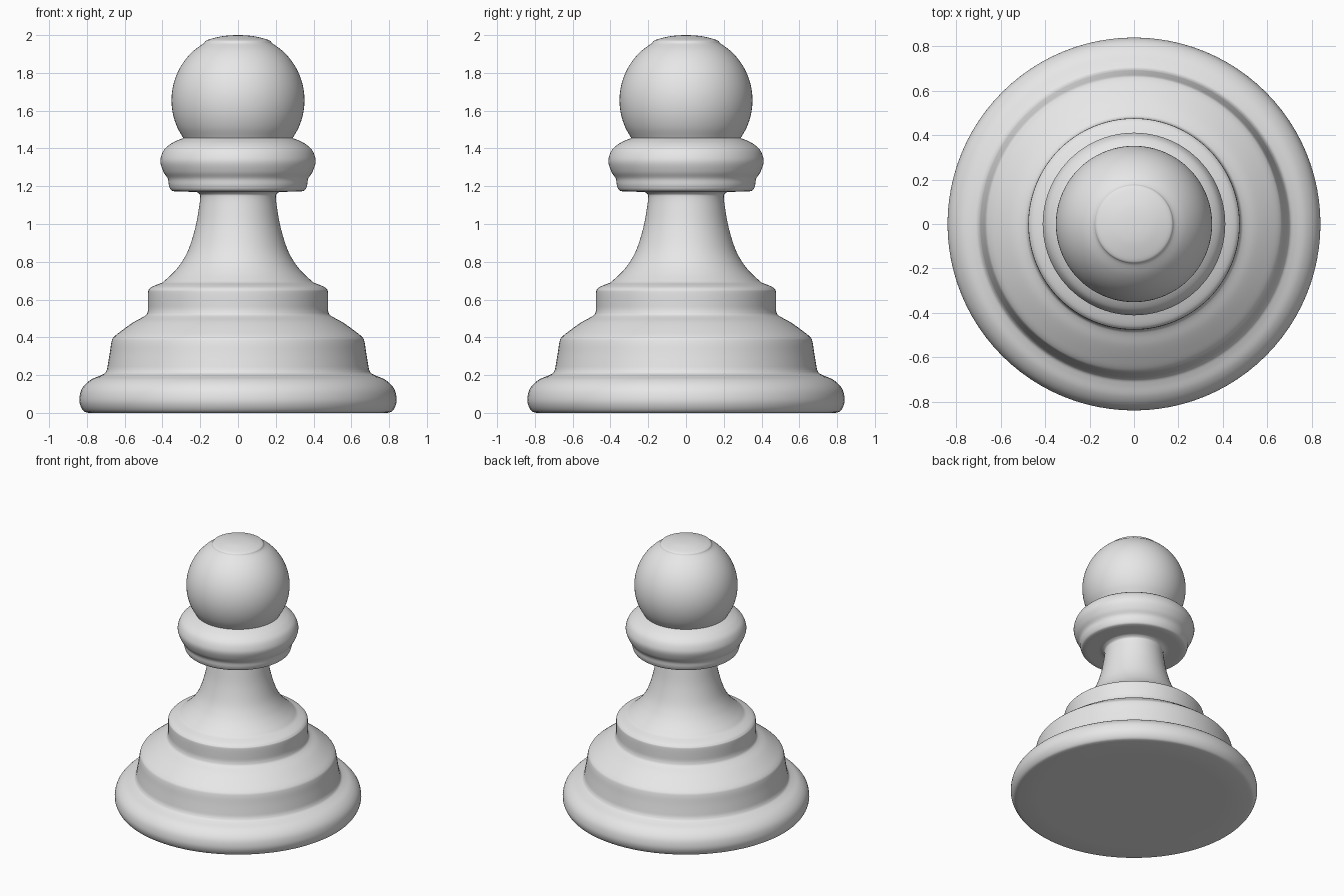
import bpy, bmesh, math
from mathutils import Vector

if "Cube" in bpy.data.objects:
    bpy.data.objects.remove(bpy.data.objects["Cube"])

SIDES = 96
mat = bpy.data.materials.new("light_grey")
mat.diffuse_color = (0.8, 0.8, 0.8, 1)
mat.use_nodes = True
mat.node_tree.nodes["Principled BSDF"].inputs["Base Color"].default_value = mat.diffuse_color


def smooth_curve(pts, n=5):
    """Catmull-Rom curve through (radius, z) points."""
    p = [Vector(q) for q in pts]
    p = [2 * p[0] - p[1]] + p + [2 * p[-1] - p[-2]]
    out = []
    for i in range(1, len(p) - 2):
        a, b, c, d = p[i - 1:i + 3]
        for k in range(n):
            t = k / n
            out.append(0.5 * (2 * b + (c - a) * t + (2 * a - 5 * b + 4 * c - d) * t * t
                              + (3 * b - a - 3 * c + d) * t ** 3))
    return out + [p[-2]]


def lathe(name, sections):
    """Spin smooth profile sections around z; section joins stay as corners."""
    prof = []
    for s in sections:
        for r, z in smooth_curve(s):
            if not prof or (Vector((r, z)) - prof[-1]).length > 1e-5:
                prof.append(Vector((max(r, 0), z)))
    bm = bmesh.new()
    rings = []
    for r, z in prof:
        if r < 1e-5:
            rings.append([bm.verts.new((0, 0, z))] * SIDES)
        else:
            rings.append([bm.verts.new((r * math.cos(2 * math.pi * i / SIDES),
                                        r * math.sin(2 * math.pi * i / SIDES), z))
                          for i in range(SIDES)])
    for lo, hi in zip(rings, rings[1:]):
        for i in range(SIDES):
            j = (i + 1) % SIDES
            vs = list(dict.fromkeys([lo[i], lo[j], hi[j], hi[i]]))
            if len(vs) > 2:
                bm.faces.new(vs)
    bmesh.ops.recalc_face_normals(bm, faces=bm.faces)
    me = bpy.data.meshes.new(name)
    bm.to_mesh(me)
    bm.free()
    me.materials.append(mat)
    ob = bpy.data.objects.new(name, me)
    bpy.context.collection.objects.link(ob)
    bpy.ops.object.select_all(action='DESELECT')
    ob.select_set(True)
    bpy.context.view_layer.objects.active = ob
    bpy.ops.object.shade_smooth_by_angle(angle=math.radians(35))


# Head: sphere with a shallower cap on top
R, CZ = 0.352, 1.655
a0, a1 = math.asin(-0.2 / R), math.asin(0.303 / R)
ball = [(R * math.cos(a0 + (a1 - a0) * i / 9), CZ + R * math.sin(a0 + (a1 - a0) * i / 9))
        for i in range(10)]
head = [ball, [ball[-1], (0.165, 1.973), (0.10, 1.991), (0.05, 1.998), (0, 2.0)]]

# One continuous turned body, from the flat underside up to the head
lathe("pawn_body", [
    [(0, 0), (0.79, 0)],
    # foot
    [(0.79, 0), (0.815, 0.008), (0.833, 0.035), (0.84, 0.07), (0.832, 0.115),
     (0.81, 0.15), (0.775, 0.178), (0.73, 0.197), (0.705, 0.21), (0.694, 0.228)],
    # lower drum and its shoulder
    [(0.694, 0.228), (0.68, 0.31), (0.67, 0.375), (0.657, 0.402), (0.61, 0.44),
     (0.55, 0.482), (0.50, 0.509), (0.483, 0.523), (0.476, 0.545)],
    # upper drum
    [(0.476, 0.545), (0.476, 0.635), (0.47, 0.655), (0.45, 0.67), (0.40, 0.69)],
    # stem
    [(0.40, 0.69), (0.345, 0.74), (0.30, 0.795), (0.26, 0.87), (0.225, 0.985),
     (0.206, 1.09), (0.20, 1.145), (0.205, 1.16), (0.22, 1.17)],
    # collar
    [(0.22, 1.17), (0.335, 1.172)],
    [(0.335, 1.172), (0.355, 1.18), (0.366, 1.205), (0.372, 1.24), (0.394, 1.275),
     (0.41, 1.32), (0.408, 1.355), (0.39, 1.395), (0.355, 1.425), (0.32, 1.443),
     (ball[0][0], ball[0][1])],
] + head)
